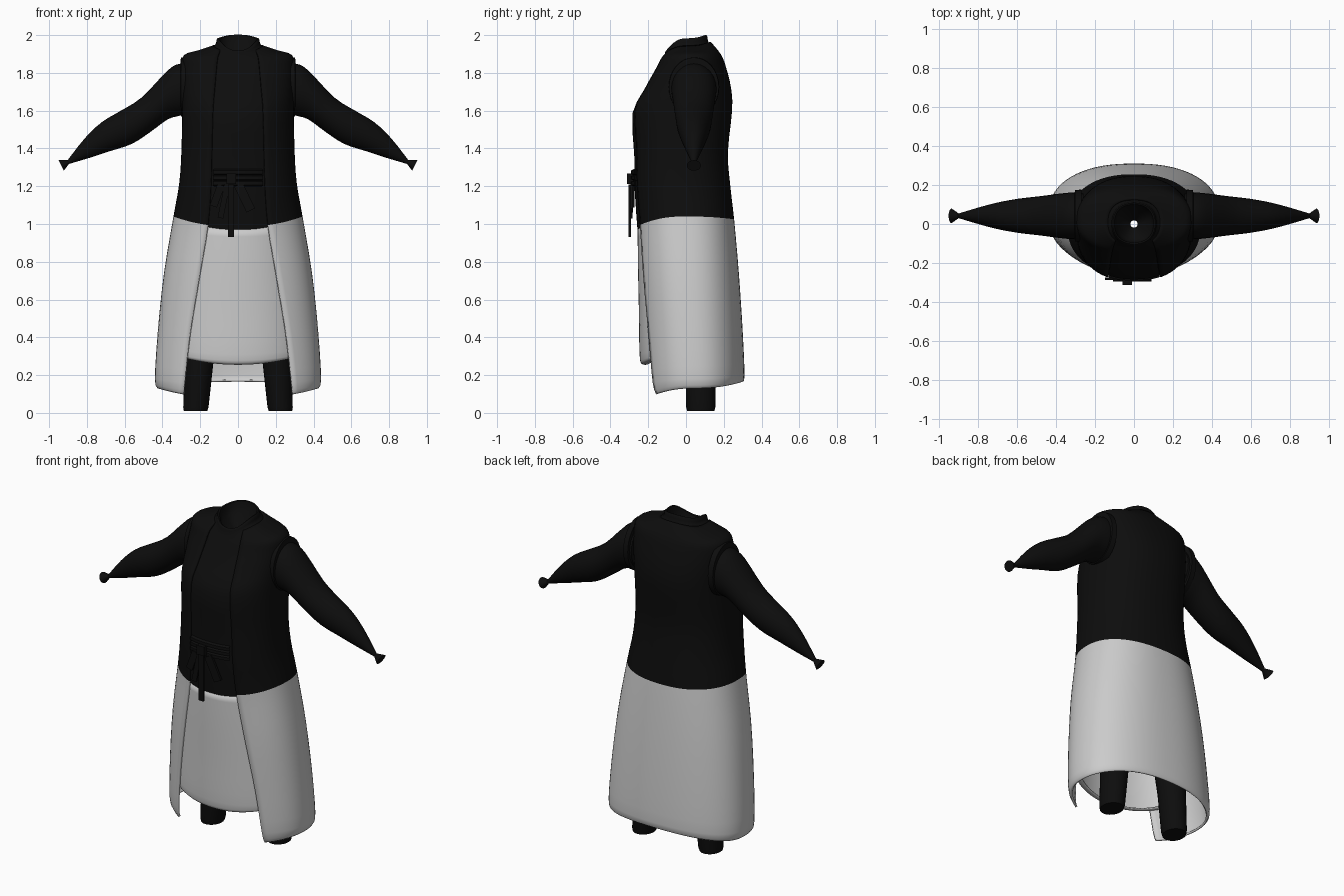
import bpy, bmesh, math
from mathutils import Vector

old = bpy.data.objects.get("Cube")
if old:
    bpy.data.objects.remove(old, do_unlink=True)


def material(name, rgb):
    m = bpy.data.materials.new(name)
    m.use_nodes = True
    m.diffuse_color = (*rgb, 1)
    bsdf = m.node_tree.nodes["Principled BSDF"]
    bsdf.inputs["Base Color"].default_value = (*rgb, 1)
    bsdf.inputs["Roughness"].default_value = 0.9
    return m


BLACK = material("black cloth", (0.004, 0.004, 0.004))
GREY = material("pale grey cloth", (0.6, 0.6, 0.6))


def smooth_rows(rows, steps=3):
    """Catmull-Rom interpolation between the rows of a table."""
    out = []
    for i in range(len(rows) - 1):
        quad = [rows[max(i - 1, 0)], rows[i], rows[i + 1], rows[min(i + 2, len(rows) - 1)]]
        for s in range(steps):
            t = s / steps
            out.append([b + 0.5 * t * (c - a + t * (2*a - 5*b + 4*c - d + t * (3*(b - c) + d - a)))
                        for a, b, c, d in zip(*quad)])
    return out + [list(rows[-1])]


def skin(name, rings, closed=True, caps=False, mats=(BLACK,), grey_rows=0, thick=0, angle=45):
    """Join rings of points into a surface; the first grey_rows bands use slot 1."""
    bm = bmesh.new()
    vs = [[bm.verts.new(p) for p in ring] for ring in rings]
    n = len(rings[0])
    for i in range(len(vs) - 1):
        for j in range(n if closed else n - 1):
            k = (j + 1) % n
            f = bm.faces.new((vs[i][j], vs[i][k], vs[i + 1][k], vs[i + 1][j]))
            f.material_index = 1 if i < grey_rows else 0
    if caps:
        bm.faces.new(vs[0])
        bm.faces.new(vs[-1])
        bmesh.ops.recalc_face_normals(bm, faces=bm.faces)
    me = bpy.data.meshes.new(name)
    bm.to_mesh(me)
    bm.free()
    for m in mats:
        me.materials.append(m)
    ob = bpy.data.objects.new(name, me)
    bpy.context.collection.objects.link(ob)
    if thick:
        mod = ob.modifiers.new("thickness", "SOLIDIFY")
        mod.thickness = thick
        mod.offset = -1
    bpy.ops.object.select_all(action="DESELECT")
    ob.select_set(True)
    bpy.context.view_layer.objects.active = ob
    bpy.ops.object.shade_smooth_by_angle(angle=math.radians(angle))
    return ob


def body_ring(row, a0=0.0, a1=2 * math.pi, count=48, closed=True, power=2.3):
    """Row: half width, front y, back y, then z at front, side and back."""
    w, yf, yb, zf, zs, zb = row[:6]
    pts = []
    for j in range(count):
        a = a0 + (a1 - a0) * j / (count if closed else count - 1)
        s, c = math.sin(a), math.cos(a)
        x = w * math.copysign(abs(s) ** (2 / power), s)
        y = (yf + yb) / 2 - (yb - yf) / 2 * math.copysign(abs(c) ** (2 / power), c)
        pts.append((x, y, zs * s * s + (zf if c > 0 else zb) * c * c))
    return pts


# Long open coat: the last column is half the front opening
coat = [
    (.425, -.21, .30, .075, .13, .165, .29),
    (.44, -.225, .31, .15, .18, .20, .285),
    (.425, -.24, .30, .42, .43, .44, .255),
    (.392, -.255, .28, .72, .74, .74, .205),
    (.342, -.265, .255, .985, 1.04, 1.025, .16),
    (.312, -.28, .235, 1.2, 1.21, 1.2, .145),
    (.30, -.282, .222, 1.38, 1.38, 1.38, .14),
    (.296, -.292, .245, 1.6, 1.61, 1.61, .135),
    (.298, -.235, .237, 1.71, 1.73, 1.73, .125),
    (.298, -.17, .212, 1.82, 1.83, 1.83, .115),
    (.285, -.145, .192, 1.865, 1.895, 1.885, .11),
    (.21, -.13, .165, 1.89, 1.92, 1.925, .105),
    (.135, -.115, .13, 1.905, 1.945, 1.965, .095),
]
rings = []
for row in smooth_rows(coat):
    a = math.asin((row[6] / row[0]) ** (2.3 / 2))
    rings.append(body_ring(row, a, 2 * math.pi - a, 56, closed=False))
skin("long_coat", rings, closed=False, mats=(BLACK, GREY), grey_rows=12, thick=.012)

# Inner robe body, collar and funnel with a small opening in the neck
inner = [(w - .02, yf + .008, yb - .02, zf - .015, zs, zb) for w, yf, yb, zf, zs, zb, g in coat[4:12]]
inner += [
    (.122, -.112, .118, 1.90, 1.945, 1.965),
    (.115, -.108, .112, 1.915, 1.975, 1.995),
    (.10, -.095, .10, 1.915, 1.98, 2.0),
    (.085, -.08, .085, 1.87, 1.92, 1.95),
    (.018, -.018, .018, 1.85, 1.85, 1.85),
]
skin("inner_robe", [body_ring(r) for r in smooth_rows(inner, 2)])

# Front skirt panel tucked behind the coat edges
panel = [
    (.33, -.205, .17, .255, .31, .31),
    (.352, -.235, .19, .26, .31, .31),
    (.36, -.246, .20, .31, .34, .34),
    (.35, -.25, .20, .55, .55, .55),
    (.33, -.255, .20, .8, .8, .8),
    (.315, -.256, .20, .975, 1.02, 1.0),
]
skin("front_skirt_panel", [body_ring(r, -1.75, 1.75, 36, False, 2.1) for r in smooth_rows(panel)],
     closed=False, mats=(GREY,), thick=.008)

# Sash bands wrapped across the front, between the coat edges
for i, z in enumerate((1.215, 1.245, 1.275)):
    rows = [(.275 + d, -.276 - d, .2, z + h, z + h, z + h)
            for d, h in ((0, -.016), (.014, -.009), (.014, .009), (0, .016))]
    skin(f"sash_band_{i + 1}", [body_ring(r, -.42, .42, 16, False) for r in rows], closed=False)


def box(name, centre, size, tilt=0):
    bpy.ops.mesh.primitive_cube_add(size=1, location=centre, rotation=(0, tilt, 0))
    ob = bpy.context.object
    ob.name = name
    ob.scale = size
    ob.data.materials.append(BLACK)
    mod = ob.modifiers.new("soft edges", "BEVEL")
    mod.width = .004
    return ob


# Knot, bow loops and hanging ends
box("sash_knot", (-.035, -.295, 1.24), (.05, .035, .055))
box("long_sash_end", (-.037, -.298, 1.07), (.034, .012, .28))
box("short_sash_end", (-.075, -.288, 1.12), (.03, .012, .18), .2)
box("left_bow_loop", (.035, -.288, 1.14), (.05, .014, .15), -.45)
box("right_bow_loop", (-.11, -.28, 1.15), (.04, .014, .12), .35)

# Sleeves: upper x, z, lower x, z, half depth; pinched wrist with flared end
sleeve = [
    (.26, 1.85, .26, 1.59, .115),
    (.31, 1.848, .30, 1.575, .12),
    (.37, 1.815, .37, 1.555, .115),
    (.51, 1.67, .46, 1.49, .10),
    (.62, 1.60, .56, 1.425, .088),
    (.72, 1.54, .68, 1.385, .068),
    (.81, 1.455, .78, 1.352, .043),
    (.902, 1.338, .895, 1.318, .012),
    (.95, 1.338, .922, 1.282, .037),
]


def sleeve_ring(row, side):
    xu, zu, xl, zl, depth = row
    top, low = Vector((xu, 0, zu)), Vector((xl, 0, zl))
    pts = []
    for j in range(24):
        a = 2 * math.pi * j / 24
        p = (top + low) / 2 + (top - low) / 2 * math.cos(a)
        pts.append((side * p.x, .042 + depth * math.sin(a), p.z))
    return pts


# Legs: centre x, half width, half depth, z
leg = [(.225, .062, .072, .01), (.223, .067, .077, .03), (.207, .076, .082, .26),
       (.175, .10, .10, .6), (.15, .13, .13, .95)]

for word, side in (("left", 1), ("right", -1)):
    body = smooth_rows(sleeve[:-1]) + [sleeve[-1]]
    skin(word + "_sleeve", [sleeve_ring(r, side) for r in body], caps=True)
    rings = []
    for x, w, d, z in leg:
        rings.append([(side * (x + w * math.cos(a)), .078 + d * math.sin(a), z)
                      for a in (2 * math.pi * j / 24 for j in range(24))])
    skin(word + "_trouser_leg", rings, caps=True)
    # Raised armhole edge where the coat meets the sleeve
    rim = []
    for x, s in ((.27, 1.12), (.302, 1.1), (.304, 1.0)):
        rim.append([(side * x, .042 + .12 * s * math.sin(a), 1.725 + .142 * s * math.cos(a))
                    for a in (2 * math.pi * j / 32 for j in range(32))])
    skin(word + "_armhole_edge", rim, caps=True)
